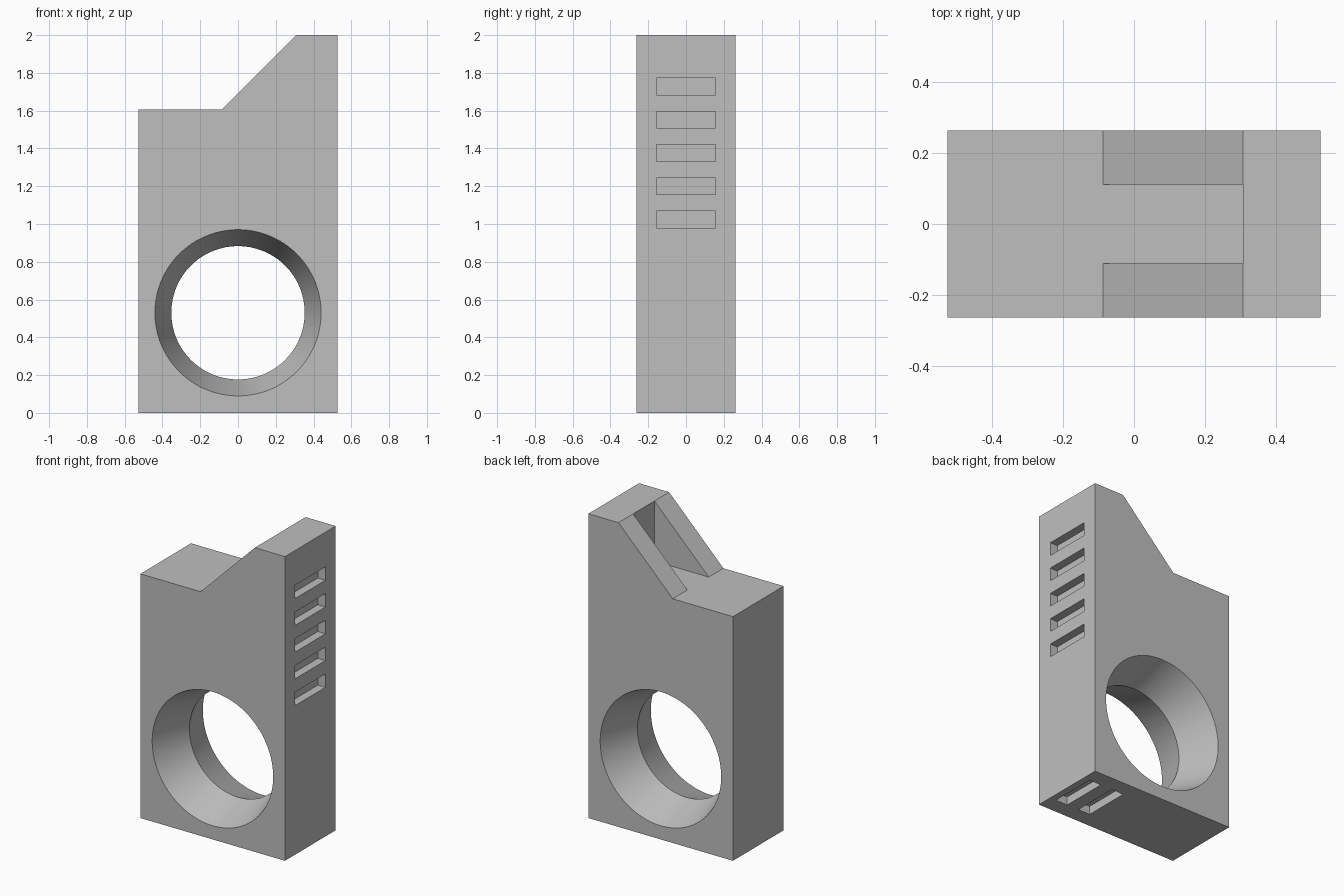
import bpy, bmesh, math
from mathutils import Matrix, Vector

cube = bpy.data.objects.get("Cube")
if cube:
    bpy.data.objects.remove(cube, do_unlink=True)

HALF_W, HALF_D, HEIGHT, STEP = 0.526, 0.263, 2.0, 1.605
SLOT, SLOT_Y, SLOT_DEPTH = 0.088, 0.157, 0.055
HOLE_Z, THROAT, MOUTH = 0.53, 0.353, 0.44

grey = bpy.data.materials.new("plain grey")
grey.use_nodes = True
colour = (0.52, 0.52, 0.52, 1)
grey.diffuse_color = colour
grey.node_tree.nodes["Principled BSDF"].inputs["Base Color"].default_value = colour


def make_object(name, bm):
    bmesh.ops.recalc_face_normals(bm, faces=bm.faces[:])
    mesh = bpy.data.meshes.new(name)
    bm.to_mesh(mesh)
    bm.free()
    mesh.materials.append(grey)
    obj = bpy.data.objects.new(name, mesh)
    bpy.context.collection.objects.link(obj)
    return obj


def add_box(bm, low, high):
    low, high = Vector(low), Vector(high)
    matrix = Matrix.Translation((low + high) / 2) @ Matrix.Diagonal((*(high - low), 1))
    bmesh.ops.create_cube(bm, size=1, matrix=matrix)


def cut(target, cutter):
    bpy.context.view_layer.objects.active = target
    mod = target.modifiers.new(cutter.name, "BOOLEAN")
    mod.operation, mod.solver, mod.object = "DIFFERENCE", "EXACT", cutter
    bpy.ops.object.modifier_apply(modifier=mod.name)
    bpy.data.objects.remove(cutter, do_unlink=True)


# Body: stepped side profile with a ramp, extruded through its depth
bm = bmesh.new()
profile = [(-HALF_W, 0), (HALF_W, 0), (HALF_W, HEIGHT), (0.307, HEIGHT),
           (-0.088, STEP), (-HALF_W, STEP)]
face = bm.faces.new([bm.verts.new((x, -HALF_D, z)) for x, z in profile])
extruded = bmesh.ops.extrude_face_region(bm, geom=[face])["geom"]
bmesh.ops.translate(bm, vec=(0, 2 * HALF_D, 0),
                    verts=[v for v in extruded if isinstance(v, bmesh.types.BMVert)])
body = make_object("body", bm)

# Hole: two cones meeting in a narrow throat at mid depth
bm = bmesh.new()
SEGMENTS = 128
reach = HALF_D * 1.2
flare = THROAT + (MOUTH - THROAT) * 1.2
rings = []
for y, radius in ((-reach, flare), (0, THROAT), (reach, flare)):
    angles = [2 * math.pi * i / SEGMENTS for i in range(SEGMENTS)]
    rings.append([bm.verts.new((radius * math.cos(a), y, HOLE_Z + radius * math.sin(a)))
                  for a in angles])
for a, b in zip(rings, rings[1:]):
    for i in range(SEGMENTS):
        j = (i + 1) % SEGMENTS
        bm.faces.new((a[i], a[j], b[j], b[i]))
bm.faces.new(rings[0])
bm.faces.new(rings[-1])
cut(body, make_object("hole_cutter", bm))

# Open pocket between the two sloping webs
bm = bmesh.new()
add_box(bm, (-0.2, -0.111, STEP), (0.307, 0.111, HEIGHT + 0.1))
cut(body, make_object("pocket_cutter", bm))

# Shallow slots: five up the left side, two underneath
bm = bmesh.new()
for i in range(5):
    z = 0.98 + i * 2 * SLOT
    add_box(bm, (HALF_W - SLOT_DEPTH, -SLOT_Y, z), (HALF_W + 0.1, SLOT_Y, z + SLOT))
for x in (0.217, 0.393):
    add_box(bm, (x, -SLOT_Y, -0.1), (x + SLOT, SLOT_Y, SLOT_DEPTH))
cut(body, make_object("slot_cutter", bm))

# Smooth hole walls with crisp edges
bpy.ops.object.select_all(action="DESELECT")
body.select_set(True)
bpy.context.view_layer.objects.active = body
bpy.ops.object.shade_smooth_by_angle(angle=math.radians(25))
